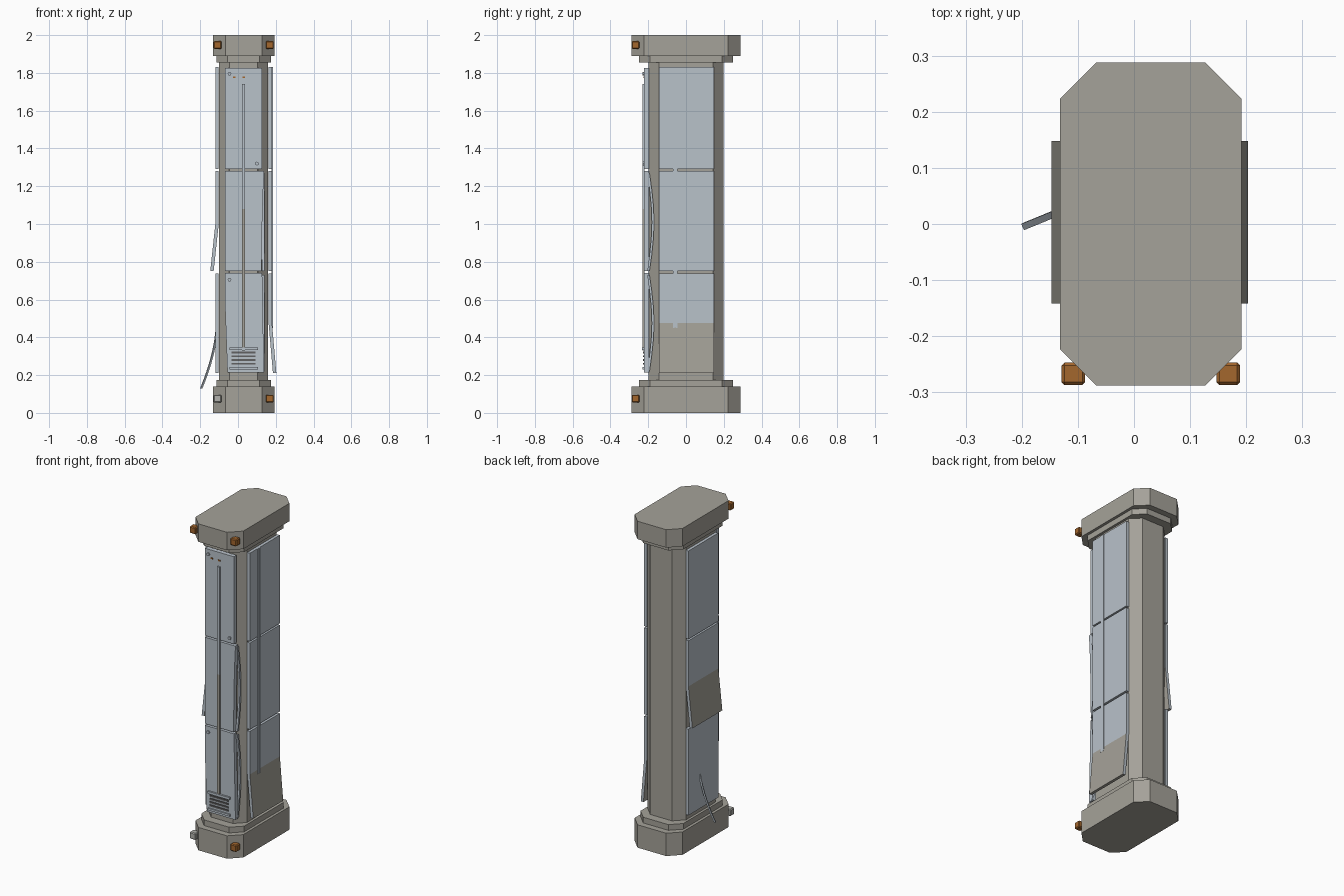
import bpy, bmesh, math
from mathutils import Vector

if "Cube" in bpy.data.objects:
    bpy.data.objects.remove(bpy.data.objects["Cube"])

CX, CY = 0.03, 0.0


def material(name, rgb):
    m = bpy.data.materials.new(name)
    m.diffuse_color = (*rgb, 1)
    m.use_nodes = True
    m.node_tree.nodes["Principled BSDF"].inputs["Base Color"].default_value = m.diffuse_color
    return m


STONE = material("warm grey", (0.376, 0.361, 0.319))
BLUE = material("pale blue metal", (0.485, 0.539, 0.591))
ORANGE = material("orange lamp", (0.37, 0.135, 0.027))
GREY = material("dead lamp grey", (0.45, 0.45, 0.42))
DARK = material("dark slot", (0.12, 0.12, 0.12))


def prism(name, pts, direction, mats, rule=None):
    """Extrude a closed polygon along a vector; rule picks a material per face."""
    bm = bmesh.new()
    face = bm.faces.new([bm.verts.new(p) for p in pts])
    ext = bmesh.ops.extrude_face_region(bm, geom=[face])["geom"]
    bmesh.ops.translate(bm, vec=Vector(direction),
                        verts=[v for v in ext if isinstance(v, bmesh.types.BMVert)])
    bmesh.ops.recalc_face_normals(bm, faces=bm.faces)
    if rule:
        for f in bm.faces:
            f.material_index = rule(f.calc_center_median())
    me = bpy.data.meshes.new(name)
    bm.to_mesh(me)
    bm.free()
    for m in mats:
        me.materials.append(m)
    ob = bpy.data.objects.new(name, me)
    bpy.context.collection.objects.link(ob)
    return ob


def box(name, x0, x1, y0, y1, z0, z1, mat):
    return prism(name, [(x0, y0, z0), (x1, y0, z0), (x1, y1, z0), (x0, y1, z0)],
                 (0, 0, z1 - z0), [mat])


def octagon(name, hx, hy, c, z0, z1):
    """Chamfered rectangular slab around the column axis."""
    corners = [(hx, hy - c), (hx - c, hy), (c - hx, hy), (-hx, hy - c),
               (-hx, c - hy), (c - hx, -hy), (hx - c, -hy), (hx, c - hy)]
    return prism(name, [(CX + x, CY + y, z0) for x, y in corners],
                 (0, 0, z1 - z0), [STONE])


# Column shaft with stepped base and cap
octagon("shaft", 0.13, 0.198, 0.056, 0.17, 1.86)
octagon("base", 0.162, 0.288, 0.065, 0, 0.14)
octagon("base_step", 0.145, 0.25, 0.06, 0.14, 0.175)
octagon("cap_step", 0.145, 0.25, 0.06, 1.855, 1.89)
octagon("cap", 0.162, 0.288, 0.065, 1.89, 2.0)

# Corner lamps, one of them dead
for z, level in ((0.075, "lower"), (1.948, "upper")):
    for x, side in ((-0.108, "left"), (0.168, "right")):
        dead = level == "lower" and side == "left"
        lamp = box(f"{level}_{side}_lamp", x - 0.021, x + 0.021, -0.287, -0.247,
                   z - 0.021, z + 0.021, GREY if dead else ORANGE)
        bev = lamp.modifiers.new("bevel", "BEVEL")
        bev.width, bev.segments = 0.005, 1


def side_panel(name, sign, outer, bare_below=-1):
    """Side plate from (offset, z) points down its outer face; the bent end may be bare."""
    t = 0.018
    pts = outer + [(o - t, z) for o, z in reversed(outer)]
    return prism(name, [(CX + sign * o, -0.142, z) for o, z in pts], (0, 0.29, 0),
                 [BLUE, STONE], lambda c: int(c.z < bare_below))


# Side panels, with one kicked out at the bottom on each side
F = 0.15
side_panel("right_top_panel", 1, [(F, 1.83), (F, 1.29)])
side_panel("right_middle_panel", 1, [(F, 1.28), (F, 0.75)])
side_panel("right_bottom_panel", 1, [(F, 0.738), (F, 0.475), (0.173, 0.21)], 0.47)
side_panel("left_top_panel", -1, [(F, 1.83), (F, 1.29)])
side_panel("left_middle_panel", -1, [(F, 1.28), (F, 1.0), (0.177, 0.75)], 0.99)
side_panel("left_bottom_panel", -1, [(F, 0.738), (F, 0.21)])

# Raised rail pair on the right side
for i, y in enumerate((-0.066, -0.048)):
    box(f"right_rail_{i + 1}", 0.178, 0.184, y - 0.004, y + 0.004, 0.45, 1.83, BLUE)
box("right_rail_core", 0.178, 0.182, -0.062, -0.052, 0.45, 1.83, BLUE)

# Loose strip curling away from the left side
curl = [(-0.118 - 0.083 * t ** 1.7, 0.034 - 0.034 * t ** 1.7, 0.47 - 0.34 * t)
        for t in (i / 8 for i in range(9))]
edge = [(x + 0.008, y + 0.004, z) for x, y, z in curl]
prism("loose_strip", curl + edge[::-1], (0.005, -0.011, 0), [BLUE])


def front_panel(name, outline):
    return prism(name, [(x, -0.222, z) for x, z in outline], (0, 0.026, 0), [BLUE])


# Front panels, the lower two with warped edges
L, R = -0.068, 0.128
front_panel("front_top_panel", [(L, 1.29), (R, 1.29), (R, 1.825), (L, 1.825)])
front_panel("front_middle_panel",
            [(L, 0.75), (R - 0.003, 0.75), (R, 1.0), (R + 0.004, 1.15),
             (R + 0.01, 1.28), (L, 1.28)])
front_panel("front_bottom_panel",
            [(L + 0.012, 0.215), (R + 0.01, 0.215), (R + 0.006, 0.4),
             (R, 0.74), (L, 0.74), (L, 0.55)])

# Peeled edge flaps beside the warped panels
for name, z0, z1 in (("middle", 0.75, 1.27), ("bottom", 0.22, 0.73)):
    n = 6
    line = [(-0.205 + 0.024 * math.sin(math.pi * i / n), z0 + (z1 - z0) * i / n)
            for i in range(n + 1)]
    pts = [(0.128, y, z) for y, z in line] + [(0.128, y + 0.012, z) for y, z in line[::-1]]
    prism(f"front_{name}_flap", pts, (0.012, 0, 0), [BLUE])

# Front centre rail, bare in its lower part
box("front_rail_upper", 0.02, 0.037, -0.23, -0.221, 1.08, 1.74, BLUE)
box("front_rail_lower", 0.02, 0.037, -0.23, -0.221, 0.33, 1.08, STONE)

# Vent with sill bars and dark slots
box("vent_top_bar", -0.045, 0.105, -0.233, -0.221, 0.332, 0.347, BLUE)
box("vent_bottom_bar", -0.045, 0.105, -0.23, -0.221, 0.23, 0.242, BLUE)
for i in range(4):
    z = 0.26 + 0.02 * i
    box(f"vent_slot_{i + 1}", -0.035, 0.092, -0.228, -0.221, z - 0.005, z + 0.005, DARK)

# Indicator plates near the top and panel bolts
for i, x in enumerate((-0.02, 0.03)):
    box(f"indicator_{i + 1}", x - 0.007, x + 0.007, -0.226, -0.221, 1.772, 1.78, ORANGE)
for i, (x, z) in enumerate(((-0.045, 1.795), (0.1, 1.32), (-0.045, 0.705))):
    ring = [(x + 0.01 * math.cos(a), -0.23, z + 0.01 * math.sin(a))
            for a in (k * math.pi / 4 for k in range(8))]
    prism(f"panel_bolt_{i + 1}", ring, (0, 0.01, 0), [BLUE])
